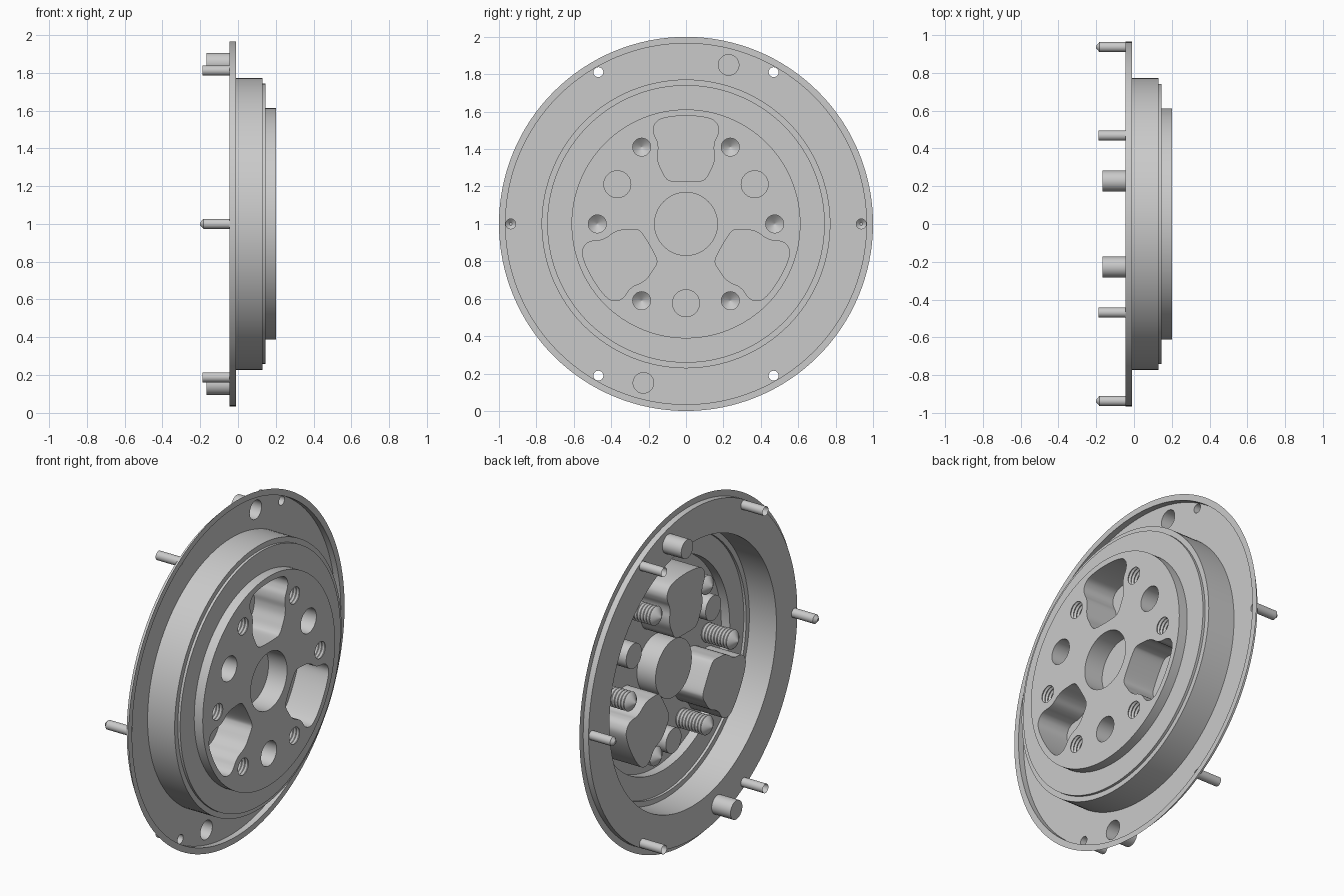
import bpy, bmesh
from math import sin, cos, pi, radians
from mathutils import Vector, Matrix

cube = bpy.data.objects.get("Cube")
if cube:
    bpy.data.objects.remove(cube, do_unlink=True)

grey = bpy.data.materials.new("machined grey")
grey.use_nodes = True
grey.diffuse_color = (0.59, 0.59, 0.59, 1)
grey.node_tree.nodes["Principled BSDF"].inputs["Base Color"].default_value = grey.diffuse_color

FACE, PLATE, RIM = 0.20, -0.045, -0.01     # x of hub face, flange plate, outer lip


def circle(radius, n=32):
    return [Vector((radius * cos(2 * pi * i / n), radius * sin(2 * pi * i / n))) for i in range(n)]


def polar(radius, degrees):
    return Vector((radius * cos(radians(degrees)), radius * sin(radians(degrees))))


def placed(outline, centre):
    return [p + centre for p in outline]


def point(x, p):
    return Vector((x, p.x, p.y + 1))


def make(name, bm):
    mesh = bpy.data.meshes.new(name)
    bm.to_mesh(mesh)
    bm.free()
    mesh.materials.append(grey)
    ob = bpy.data.objects.new(name, mesh)
    bpy.context.collection.objects.link(ob)
    bpy.ops.object.select_all(action='DESELECT')
    ob.select_set(True)
    bpy.context.view_layer.objects.active = ob
    bpy.ops.object.shade_smooth_by_angle(angle=radians(30))


def loft(name, outline, sections, centre=Vector((0, 0)), cap=True):
    """Skin scaled copies of an outline along x; sections are (x, scale)."""
    bm = bmesh.new()
    rings = [[bm.verts.new(point(x, p * s + centre)) for p in outline] for x, s in sections]
    n = len(outline)
    for a, b in zip(rings, rings[1:]):
        for i in range(n):
            j = (i + 1) % n
            bm.faces.new((a[i], a[j], b[j], b[i]))
    if cap:
        bm.faces.new(rings[-1])
    make(name, bm)


def perforated(name, x, loops):
    """Flat sheet bounded by the first loop and pierced by the others."""
    bm = bmesh.new()
    edges = []
    for loop in loops:
        vs = [bm.verts.new(point(x, p)) for p in loop]
        edges += [bm.edges.new((vs[i - 1], vs[i])) for i in range(len(vs))]
    bmesh.ops.triangle_fill(bm, edges=edges, use_beauty=True, use_dissolve=False, normal=(1, 0, 0))
    for f in bm.faces:
        f.normal_update()
        if f.normal.x < 0:
            f.normal_flip()
    make(name, bm)


def smooth_loop(pts, steps=5):
    """Closed Catmull-Rom curve."""
    out, n = [], len(pts)
    for i in range(n):
        a, b, c, d = (pts[(i + k) % n] for k in (-1, 0, 1, 2))
        for s in range(steps):
            t = s / steps
            out.append(0.5 * (2 * b + (c - a) * t + (2 * a - 5 * b + 4 * c - d) * t * t
                              + (3 * b - a - 3 * c + d) * t ** 3))
    return out


# Turned steps: lip on the outside, hub in the middle
big = circle(1, 128)
loft("outer_lip", big, [(RIM, 1), (RIM, 0.965), (PLATE, 0.965)], cap=False)
loft("hub_steps", big, [(PLATE, 0.772), (0.13, 0.772), (0.13, 0.742), (0.145, 0.742),
                        (0.145, 0.612), (FACE, 0.612)], cap=False)

# Hub pockets
hub_holes = []
bore = circle(0.168, 64)
loft("centre_bore", bore, [(FACE, 1), (0.08, 1)])
hub_holes.append(bore)

half = [(0.08, 0.573), (0.14, 0.558), (0.168, 0.53), (0.175, 0.5), (0.167, 0.47),
        (0.153, 0.44), (0.148, 0.405), (0.152, 0.365), (0.147, 0.325), (0.129, 0.285),
        (0.108, 0.247), (0.08, 0.23)]
right = [Vector(p) for p in half]
left = [Vector((-p.x, p.y)) for p in right]
# counter-clockwise: bottom centre, up the right side, top centre, down the left
lobe = smooth_loop([Vector((0, 0.226))] + right[::-1] + [Vector((0, 0.578))] + left)
for k in range(3):
    turn = Matrix.Rotation(2 * pi * k / 3, 2)
    outline = [turn @ p for p in lobe]
    loft("lobe_pocket", outline, [(FACE, 1), (0.0, 1)])
    hub_holes.append(outline)

dowel = circle(0.072, 40)
for angle in (30, 150, 270):
    c = polar(0.424, angle)
    loft("dowel_hole", dowel, [(FACE, 1), (0.08, 1)], c)
    hub_holes.append(placed(dowel, c))

# Threaded holes with grooves cut outward and a drilled conical end
screw = circle(0.048, 28)
grooves, pitch = 9, 0.02
thread = [(FACE, 1)]
for i in range(grooves):
    x = FACE - i * pitch
    thread += [(x - pitch / 2, 1.16), (x - pitch, 1)]
thread.append((-0.008, 0.04))
for k in range(6):
    c = polar(0.474, 60 * k)
    loft("threaded_hole", screw, thread, c)
    hub_holes.append(placed(screw, c))

perforated("hub_face", FACE, [circle(0.612, 128)] + hub_holes)

# Flange holes: open tubes, pointed pins and wide blind holes
flange_holes = []
pin = circle(0.0265, 24)
for k in range(6):
    c = polar(0.937, 60 * k)
    if k % 3:
        loft("open_tube", pin, [(PLATE, 1), (-0.187, 1)], c, cap=False)
    else:
        loft("pointed_pin", pin, [(PLATE, 1), (-0.183, 1), (-0.2, 0.3)], c)
    flange_holes.append(placed(pin, c))

wide = circle(0.055, 36)
for angle in (75, 255):
    c = polar(0.88, angle)
    loft("wide_blind_hole", wide, [(PLATE, 1), (-0.167, 1)], c)
    flange_holes.append(placed(wide, c))

perforated("flange_plate", PLATE, [circle(0.965, 128), circle(0.772, 128)] + flange_holes)
